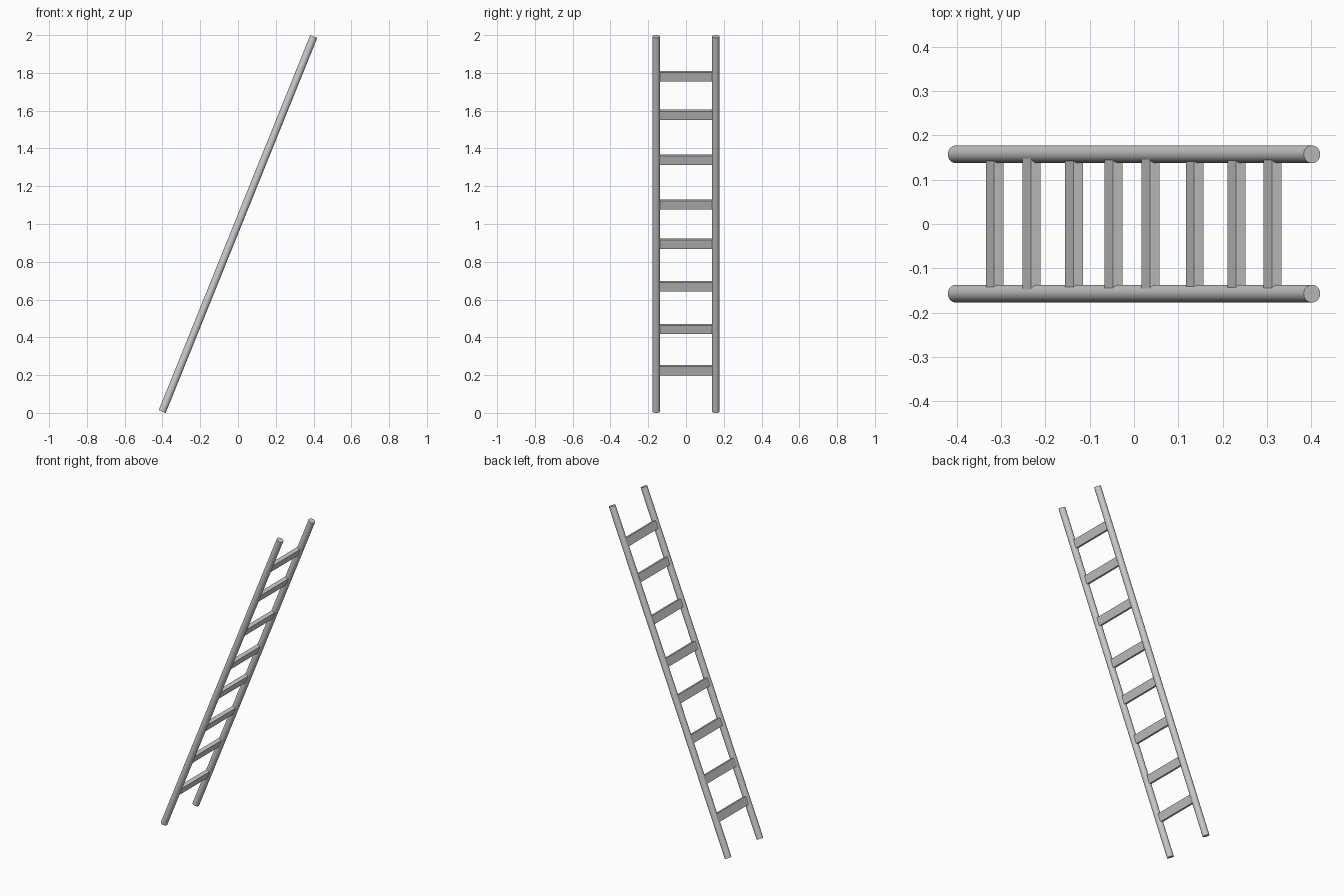
import bpy
import math

if "Cube" in bpy.data.objects:
    bpy.data.objects.remove(bpy.data.objects["Cube"])

TILT = math.radians(22)      # lean of the ladder towards +x
RADIUS = 0.02
RAIL_Y = 0.157
RAIL_LEN = (2 - 2 * RADIUS * math.sin(TILT)) / math.cos(TILT)

# Two round side rails
for name, side in (("left_rail", 1), ("right_rail", -1)):
    bpy.ops.mesh.primitive_cylinder_add(
        vertices=32, radius=RADIUS, depth=RAIL_LEN,
        location=(0, side * RAIL_Y, 1), rotation=(0, TILT, 0))
    bpy.context.object.name = name
    bpy.ops.object.shade_smooth_by_angle(angle=math.radians(30))

# Flat rungs, slightly unevenly placed, ends sunk into the rails (x, z)
RUNGS = [(-0.314, 0.226), (-0.231, 0.444), (-0.135, 0.671), (-0.046, 0.896),
         (0.037, 1.103), (0.137, 1.341), (0.231, 1.578), (0.312, 1.783)]
for i, (x, z) in enumerate(RUNGS, 1):
    bpy.ops.mesh.primitive_cube_add(
        size=1, location=(x, 0, z), rotation=(0, TILT, 0))
    rung = bpy.context.object
    rung.name = f"rung_{i}"
    rung.scale = (0.023, 2 * RAIL_Y, 0.05)
